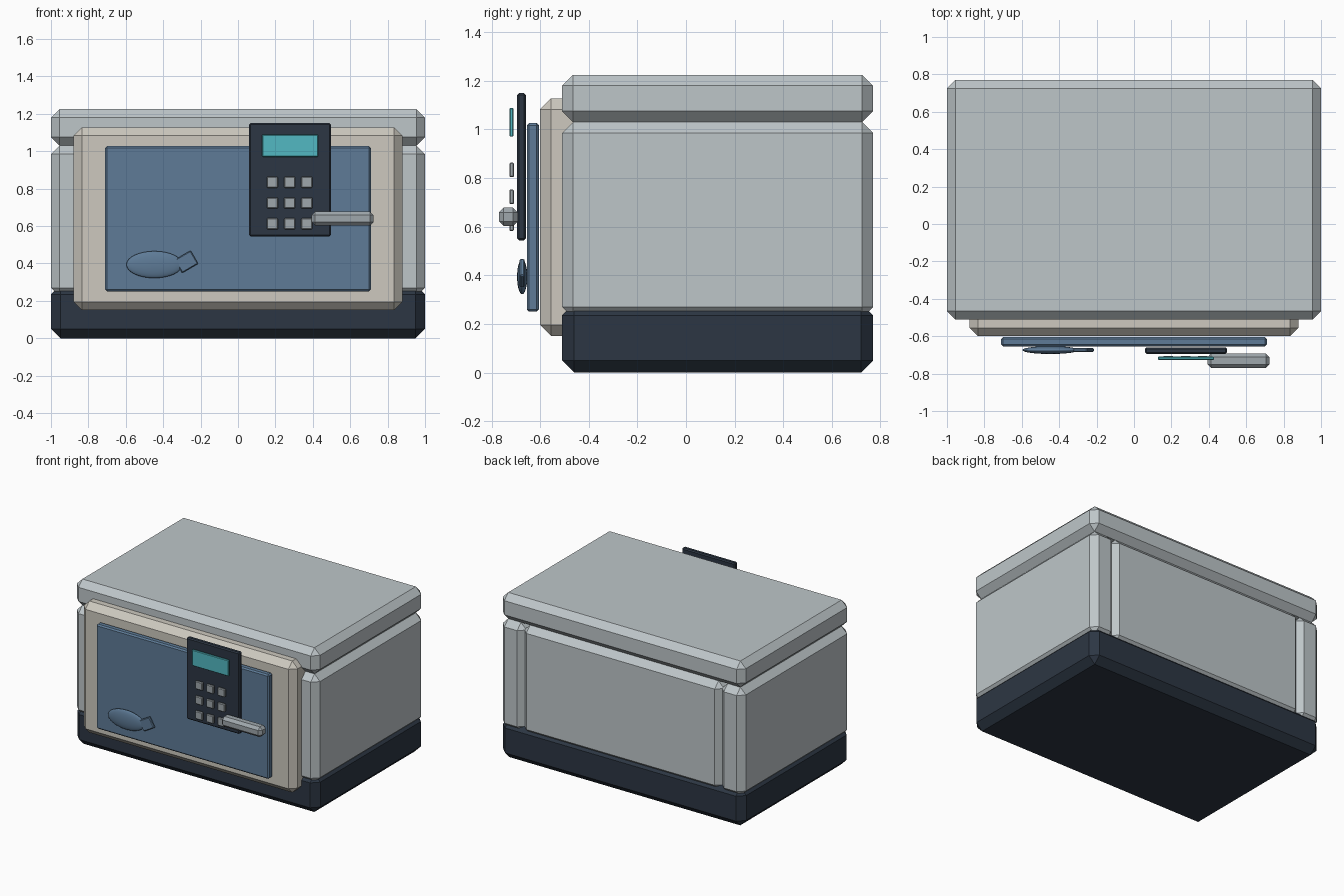
import bpy, math

if "Cube" in bpy.data.objects:
    bpy.data.objects.remove(bpy.data.objects["Cube"])


def material(name, hex_code):
    def lin(c):
        c /= 255
        return c / 12.92 if c <= 0.04045 else ((c + 0.055) / 1.055) ** 2.4
    m = bpy.data.materials.new(name)
    m.diffuse_color = (*[lin(int(hex_code[i:i + 2], 16)) for i in (0, 2, 4)], 1)
    m.use_nodes = True
    m.node_tree.nodes["Principled BSDF"].inputs["Base Color"].default_value = m.diffuse_color
    return m


GREY = material("pale_grey", "bec6c9")
DARK = material("dark_slate", "2c3643")
BEIGE = material("beige", "cdc9bf")
BLUE = material("blue", "5e7b97")
TEAL = material("teal", "52b9c2")
METAL = material("metal_grey", "9fa7ac")


def box(name, x, y, z, mat, chamfer, tilt=0):
    """Chamfered box given by its (min, max) range on each axis."""
    bpy.ops.mesh.primitive_cube_add(
        size=1, location=[sum(r) / 2 for r in (x, y, z)], rotation=(0, tilt, 0))
    ob = bpy.context.object
    ob.name = name
    for v in ob.data.vertices:
        for i, r in enumerate((x, y, z)):
            v.co[i] *= r[1] - r[0]
    ob.data.materials.append(mat)
    bev = ob.modifiers.new("chamfer", 'BEVEL')
    bev.width = chamfer
    bev.segments = 1
    return ob


# Body shell: base, lid, side walls, back panel
box("base", (-1, 1), (-0.51, 0.77), (0, 0.285), DARK, 0.05)
box("lid", (-1, 1), (-0.51, 0.77), (1.03, 1.225), GREY, 0.045)
for name, s in (("left_wall", -1), ("right_wall", 1)):
    box(name, sorted((s * 0.805, s)), (-0.51, 0.77), (0.225, 1.03), GREY, 0.045)
box("back_panel", (-0.82, 0.82), (0.57, 0.77), (0.225, 1.03), GREY, 0.045)

# Front frame and door window
box("front_frame", (-0.88, 0.88), (-0.60, -0.42), (0.15, 1.128), BEIGE, 0.045)
box("door_window", (-0.71, 0.71), (-0.655, -0.605), (0.25, 1.027), BLUE, 0.01)

# Control panel with display and buttons
box("control_panel", (0.06, 0.497), (-0.695, -0.659), (0.544, 1.15), DARK, 0.008)
box("display", (0.129, 0.429), (-0.727, -0.709), (0.97, 1.089), TEAL, 0.004)
for row in range(3):
    for col in range(3):
        cx, cz = 0.184 + 0.092 * col, 0.834 - 0.111 * row
        box(f"button_{row}_{col}", (cx - 0.03, cx + 0.03), (-0.727, -0.707),
            (cz - 0.03, cz + 0.03), METAL, 0.005)

# Door handle
box("door_handle", (0.393, 0.725), (-0.77, -0.692), (0.602, 0.678), METAL, 0.02)

# Fish ornament: flattened body and tilted tail
bpy.ops.mesh.primitive_uv_sphere_add(segments=32, ring_count=16, radius=1,
                                     location=(-0.447, -0.674, 0.394))
fish = bpy.context.object
fish.name = "fish_body"
fish.scale = (0.15, 0.021, 0.072)
fish.data.materials.append(BLUE)
bpy.ops.object.shade_smooth_by_angle(angle=math.radians(40))
box("fish_tail", (-0.326, -0.226), (-0.684, -0.664), (0.368, 0.45), BLUE, 0.005,
    tilt=math.radians(-30))
